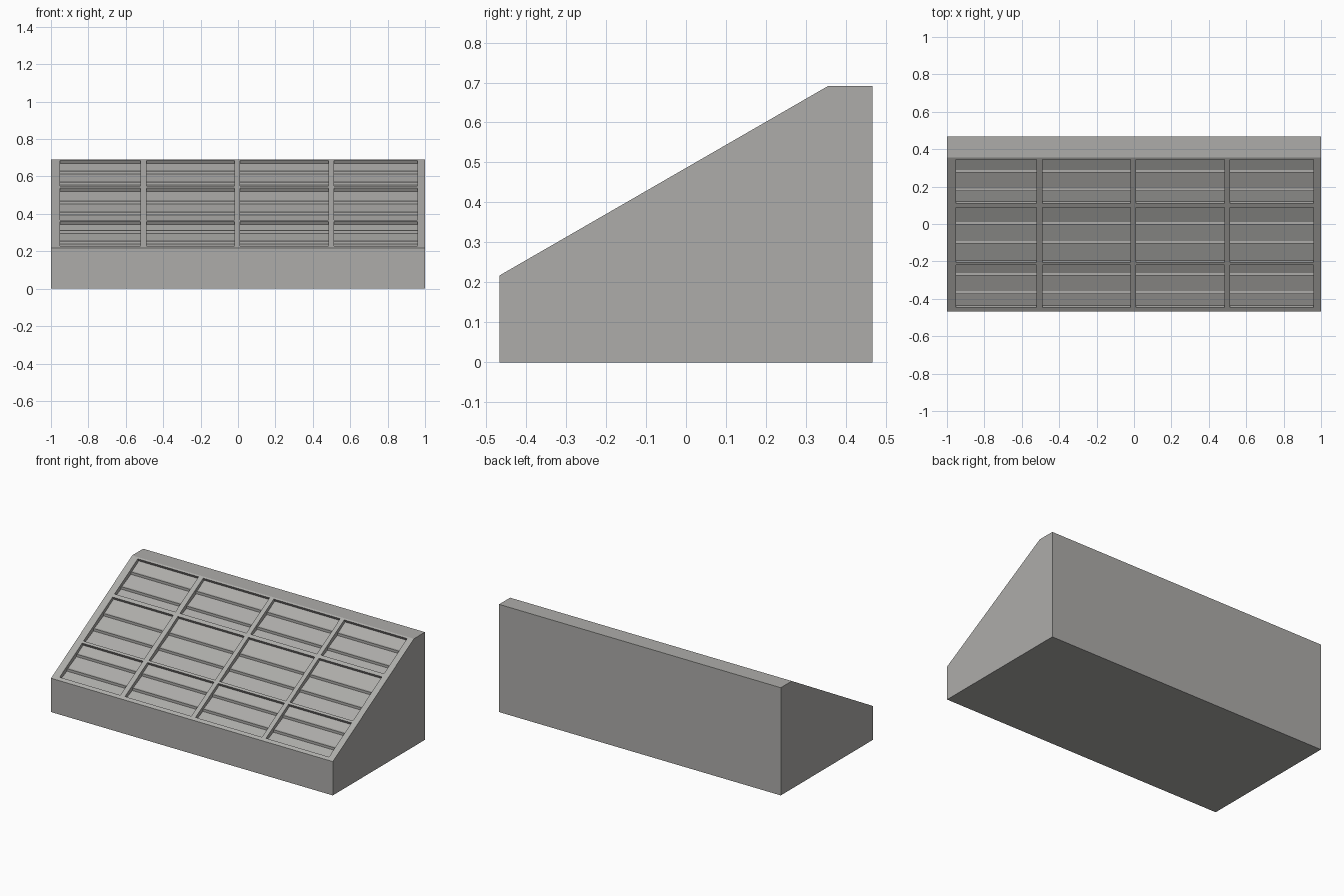
import bpy, bmesh

if "Cube" in bpy.data.objects:
    bpy.data.objects.remove(bpy.data.objects["Cube"])


def slope(y):
    return 0.217 + (0.691 - 0.217) / (0.355 + 0.467) * (y + 0.467)


def add_prism(bm, profile, x0, x1):
    """Extrude a (y, z) profile along x."""
    face = bm.faces.new([bm.verts.new((x0, y, z)) for y, z in profile])
    ext = bmesh.ops.extrude_face_region(bm, geom=[face])
    verts = [v for v in ext["geom"] if isinstance(v, bmesh.types.BMVert)]
    bmesh.ops.translate(bm, verts=verts, vec=(x1 - x0, 0, 0))


def finish(bm, name):
    bmesh.ops.recalc_face_normals(bm, faces=bm.faces)
    mesh = bpy.data.meshes.new(name)
    bm.to_mesh(mesh)
    bm.free()
    ob = bpy.data.objects.new(name, mesh)
    bpy.context.collection.objects.link(ob)
    return ob


# Sloped wedge body
bm = bmesh.new()
add_prism(bm, [(-0.467, 0), (0.467, 0), (0.467, 0.691),
               (0.355, 0.691), (-0.467, 0.217)], -1, 1)
body = finish(bm, "sloped_console_body")

# Dark grey finish
mat = bpy.data.materials.new("dark_grey")
mat.diffuse_color = (0.42, 0.415, 0.40, 1)
mat.use_nodes = True
mat.node_tree.nodes["Principled BSDF"].inputs["Base Color"].default_value = mat.diffuse_color
body.data.materials.append(mat)

# Recessed trays with stepped floors: (bottom y, top y, step positions)
rows = [(0.11, 0.345, (0.176, 0.275)),
        (-0.205, 0.089, (-0.104, -0.003)),
        (-0.447, -0.219, (-0.373, -0.276))]
columns = [(-0.953, -0.522), (-0.489, -0.018), (0.012, 0.483), (0.512, 0.959)]

bm = bmesh.new()
for y0, y1, steps in rows:
    profile = [(y0 - 0.02, slope(y0) + 0.035), (y0 + 0.01, slope(y0) - 0.017)]
    for t in steps:
        z = slope(t + 0.005) - 0.019
        profile += [(t, z - 0.016), (t, z), (t + 0.014, z)]
    profile += [(y1 + 0.01, slope(y1) - 0.017), (y1 - 0.02, slope(y1) + 0.035)]
    for x0, x1 in columns:
        add_prism(bm, profile, x0, x1)
cutter = finish(bm, "tray_cutter")
cutter.hide_render = True

# Cut the trays, then drop the helper
mod = body.modifiers.new("trays", "BOOLEAN")
mod.operation = "DIFFERENCE"
mod.solver = "EXACT"
mod.object = cutter
bpy.context.view_layer.objects.active = body
bpy.ops.object.modifier_apply(modifier=mod.name)
bpy.data.objects.remove(cutter)
